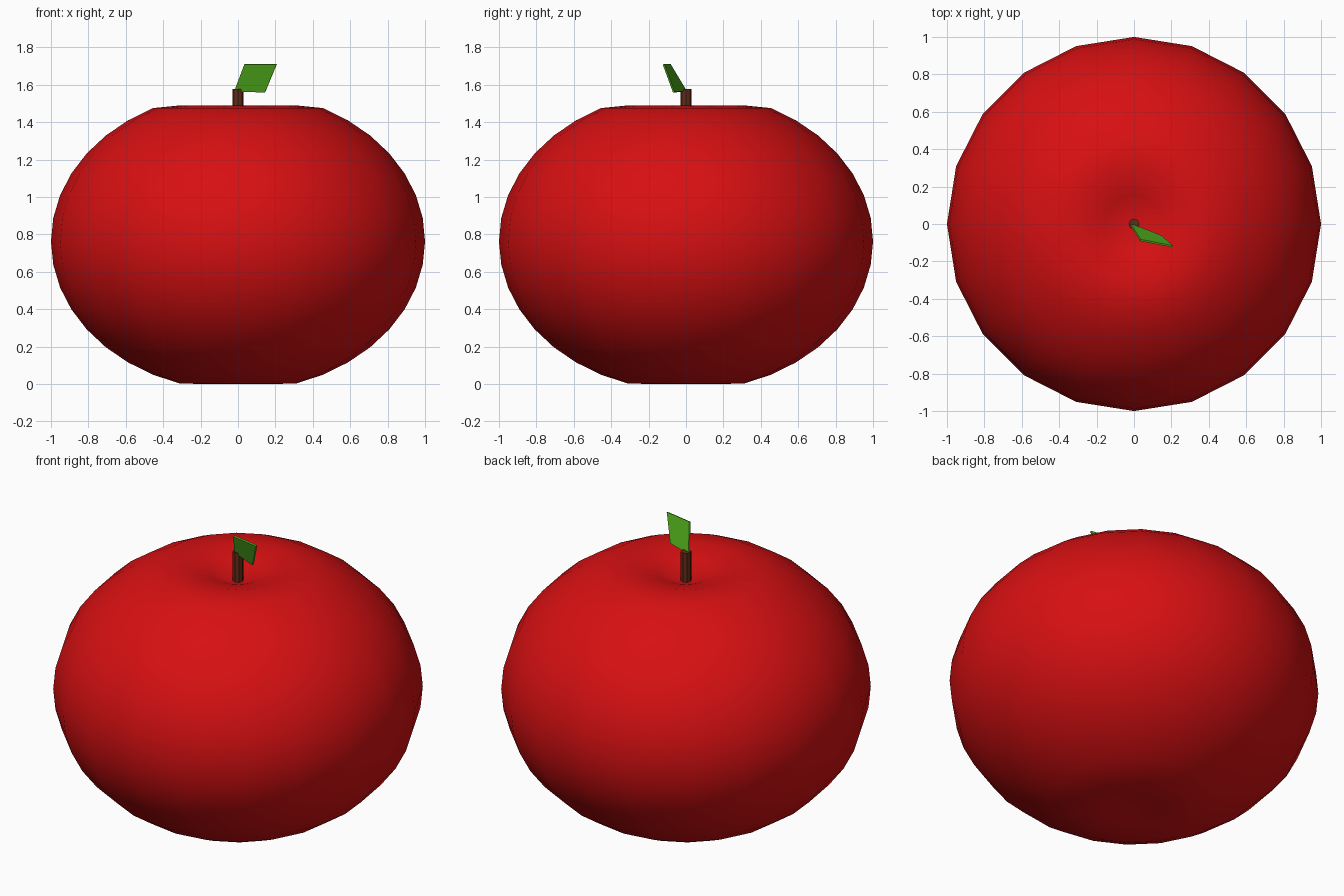
import bpy, bmesh, math
from mathutils import Vector

if "Cube" in bpy.data.objects:
    bpy.data.objects.remove(bpy.data.objects["Cube"])


def add_object(name, bm, color, smooth=False):
    bmesh.ops.recalc_face_normals(bm, faces=bm.faces[:])
    mesh = bpy.data.meshes.new(name)
    bm.to_mesh(mesh)
    bm.free()
    for p in mesh.polygons:
        p.use_smooth = smooth
    mat = bpy.data.materials.new(name + "_color")
    mat.diffuse_color = (*color, 1)
    mat.use_nodes = True
    mat.node_tree.nodes["Principled BSDF"].inputs["Base Color"].default_value = mat.diffuse_color
    mesh.materials.append(mat)
    ob = bpy.data.objects.new(name, mesh)
    bpy.context.collection.objects.link(ob)
    return ob


# Fruit: squashed sphere with a dimple pushed in at the top and bottom
CENTER, SQUASH = 0.7625, 0.8
bm = bmesh.new()
bmesh.ops.create_uvsphere(bm, u_segments=20, v_segments=20, radius=1)
for v in bm.verts:
    r = math.hypot(v.co.x, v.co.y)
    top = v.co.z > 0
    v.co.z = CENTER + SQUASH * v.co.z
    if top:
        v.co.z -= 0.17 * max(0, 1 - r / 0.385)
    else:
        v.co.z += 0.06 * max(0, 1 - r / 0.3)
add_object("fruit", bm, (0.68, 0.005, 0.006), smooth=True)

# Stem
bm = bmesh.new()
bmesh.ops.create_cone(bm, cap_ends=True, segments=8, radius1=0.029,
                      radius2=0.029, depth=0.2)
bmesh.ops.translate(bm, verts=bm.verts, vec=Vector((0, 0, 1.476)))
add_object("stem", bm, (0.12, 0.025, 0.008))

# Leaf: thin slanted slab
bm = bmesh.new()
corners = [(-0.02, 0, 1.565), (0.145, -0.065, 1.56),
           (0.207, -0.12, 1.71), (0.035, -0.087, 1.71)]
bm.faces.new([bm.verts.new(c) for c in corners])
leaf = add_object("leaf", bm, (0.083, 0.433, 0.012))
solid = leaf.modifiers.new("thickness", 'SOLIDIFY')
solid.thickness = 0.01
solid.offset = 0
